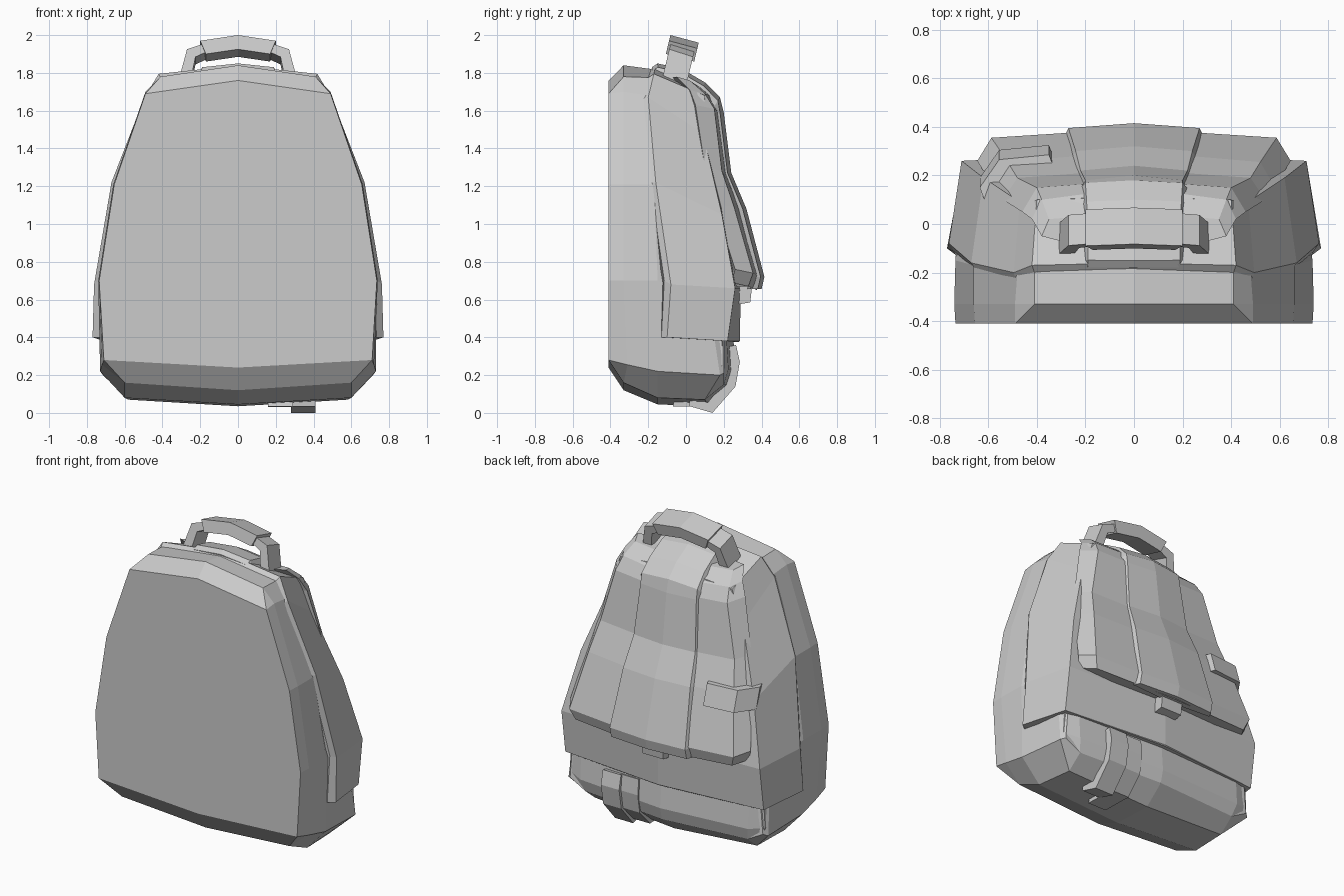
import bpy, bmesh
from mathutils import Vector


def mirror(half):
    """Close a half ring (centre point to centre point) across x = 0."""
    return list(half) + [(-x, y, z) for x, y, z in reversed(half[1:-1])]


def loft(name, rings, cap_end=True):
    """Skin equal-length closed rings into a flat-shaded solid."""
    bm = bmesh.new()
    vs = [[bm.verts.new(p) for p in r] for r in rings]
    n = len(vs[0])
    for a, b in zip(vs, vs[1:]):
        for i in range(n):
            j = (i + 1) % n
            bm.faces.new((a[i], a[j], b[j], b[i]))
    bm.faces.new(vs[0])
    if cap_end:
        bm.faces.new(vs[-1])
    bmesh.ops.remove_doubles(bm, verts=bm.verts, dist=0.0005)
    bmesh.ops.recalc_face_normals(bm, faces=bm.faces)
    me = bpy.data.meshes.new(name)
    bm.to_mesh(me)
    bm.free()
    ob = bpy.data.objects.new(name, me)
    bpy.context.collection.objects.link(ob)
    return ob


# Main body: flat panel facing -y, chamfered rim, rounded-off base
body = [
    [(0, -.41, .24), (.71, -.41, .28), (.71, -.41, .28), (.735, -.41, .7),
     (.655, -.41, 1.21), (.49, -.41, 1.69), (.49, -.41, 1.69), (0, -.41, 1.76)],
    [(0, -.33, .12), (.6, -.33, .16), (.72, -.31, .255), (.74, -.33, .7),
     (.66, -.33, 1.21), (.49, -.33, 1.7), (.41, -.33, 1.78), (0, -.33, 1.84)],
    [(0, -.15, .045), (.6, -.15, .08), (.73, -.15, .22), (.735, -.15, .7),
     (.66, -.17, 1.21), (.48, -.2, 1.68), (.41, -.18, 1.775), (0, -.18, 1.82)],
    [(0, .12, .035), (.58, .1, .07), (.715, .18, .2), (.69, .12, .6),
     (.58, 0, 1.2), (.4, -.05, 1.5), (.35, -.05, 1.55), (0, -.05, 1.6)],
    [(0, .245, .14), (.58, .2, .15), (.69, .2, .21), (.67, .2, .45),
     (.4, .1, .9), (.3, .02, 1.2), (.25, 0, 1.3), (0, 0, 1.35)],
]
# extra ring keeps the lower back flat and close to the shell underside
body.append([(0, .255, .2), (.58, .215, .2), (.66, .2, .24), (.62, .2, .45),
             (.4, .12, .7), (.3, .12, .8), (.2, .12, .8), (0, .12, .8)])
loft("main_body", [mirror(r) for r in body[:5]])
loft("lower_back_band", [mirror(r) for r in (
    [(0, .245, .14), (.58, .2, .15), (.69, .19, .21), (.69, 0, .21), (0, 0, .14)],
    [(0, .265, .22), (.6, .225, .23), (.7, .19, .25), (.7, 0, .25), (0, 0, .22)],
    [(0, .25, .4), (.6, .215, .4), (.69, .19, .4), (.69, 0, .4), (0, 0, .4)])])

# Outer shell wrapping the rear half, with bevelled front rim
shell = [
    [(0, -.1, .4), (.73, -.13, .4), (.738, -.115, .7), (.65, -.19, 1.22),
     (.485, -.235, 1.66), (.41, -.2, 1.775), (0, -.19, 1.815)],
    [(0, -.08, .39), (.77, -.1, .4), (.762, -.08, .68), (.67, -.16, 1.22),
     (.495, -.2, 1.67), (.42, -.17, 1.795), (0, -.16, 1.84)],
    [(0, .28, .375), (.71, .22, .38), (.71, .26, .66), (.62, .19, 1.05),
     (.47, .09, 1.48), (.4, .1, 1.68), (0, .11, 1.72)],
    [(0, .28, .375), (0, .285, .38), (0, .29, .66), (0, .22, 1.05),
     (0, .15, 1.48), (0, .12, 1.68), (0, .11, 1.72)],
]
loft("rear_shell", [mirror(r) for r in shell], cap_end=False)

# Raised rear pocket: z, centre y, corner x, corner y, base x, base y
pocket = [(.66, .375, .56, .33, .62, .24), (.73, .393, .587, .355, .645, .26),
          (1.08, .3, .52, .255, .58, .15), (1.27, .225, .48, .19, .54, .1),
          (1.6, .18, .4, .15, .46, .05), (1.68, .15, .38, .1, .42, .02),
          (1.75, .05, .35, .02, .38, -.05)]
loft("rear_pocket", [mirror([(0, yc, z - .01), (cx, cy, z + .01),
                             (bx, by, z + .03), (0, by - .1, z)])
                     for z, yc, cx, cy, bx, by in pocket])

# Raised centre panel running from the top down the back: y, z, half width
panel = [(-.18, 1.83, .19), (-.15, 1.85, .19), (-.02, 1.82, .19),
         (.1, 1.75, .195), (.18, 1.67, .2), (.2, 1.59, .2), (.24, 1.27, .22),
         (.32, 1.08, .24), (.415, .72, .27), (.4, .655, .27)]
rings = []
for y, z, w in panel:
    d = (Vector((0, -.12, 1.2 if z > 1.6 else z)) - Vector((0, y, z))).normalized()
    rings.append(mirror([(0, y, z), (w, y + d.y * .02, z + d.z * .02),
                         (w + .02, y + d.y * .06, z + d.z * .06),
                         (0, y + d.y * .08, z + d.z * .08)]))
loft("centre_panel", rings)


# Carry handle: each section gives x and z of the outer and inner surfaces
def handle_part(name, sections, h):
    rings = []
    for xo, zo, xi, zi in sections:
        ring = []
        for x, z, s in ((xo, zo, -1), (xo, zo, 1), (xi, zi, 1), (xi, zi, -1)):
            ring.append((x, -.01 + (z - 1.97) * .24 + s * h, z - s * .02))
        rings.append(ring)
    loft(name, rings)


handle_part("handle_grip", [(-.2, 1.95, -.17, 1.88), (0, 1.98, 0, 1.905),
                            (.2, 1.95, .17, 1.88)], .075)
for side, s in (("left", -1), ("right", 1)):
    handle_part("handle_leg_" + side,
                [(s * .18, 1.935, s * .17, 1.89), (s * .27, 1.905, s * .225, 1.865),
                 (s * .32, 1.72, s * .255, 1.72)], .063)

# Tag wrapped round the left edge of the pocket
tag = [(-.35, .325), (-.555, .305), (-.635, .19)]
loft("side_tag", [[(x, y, 1.0), (x, y - .04, 1.13),
                   (x + .03, y - .12, 1.13), (x + .03, y - .08, 1.0)]
                  for x, y in tag])

# Small clasp below the pocket
loft("pocket_clasp", [[(x, .25, .57), (x, .34, .585), (x, .35, .67), (x, .25, .68)]
                      for x in (-.075, .075)])


# Straps wrapping the lower back edge: outer path in y, z
def strap(name, x0, x1, path, t):
    rings = []
    for y, z in path:
        d = (Vector((0, 0, .3)) - Vector((0, y, z))).normalized() * t
        rings.append([(x0, y, z), (x1, y, z),
                      (x1, y + d.y, z + d.z), (x0, y + d.y, z + d.z)])
    loft(name, rings)


strap("base_strap", .16, .29, [(.255, .36), (.265, .26), (.245, .14),
                               (.14, .03), (-.07, .035)], .05)
strap("base_buckle", .28, .41, [(.265, .36), (.285, .27), (.262, .14),
                                (.14, 0), (.02, .035)], .06)
